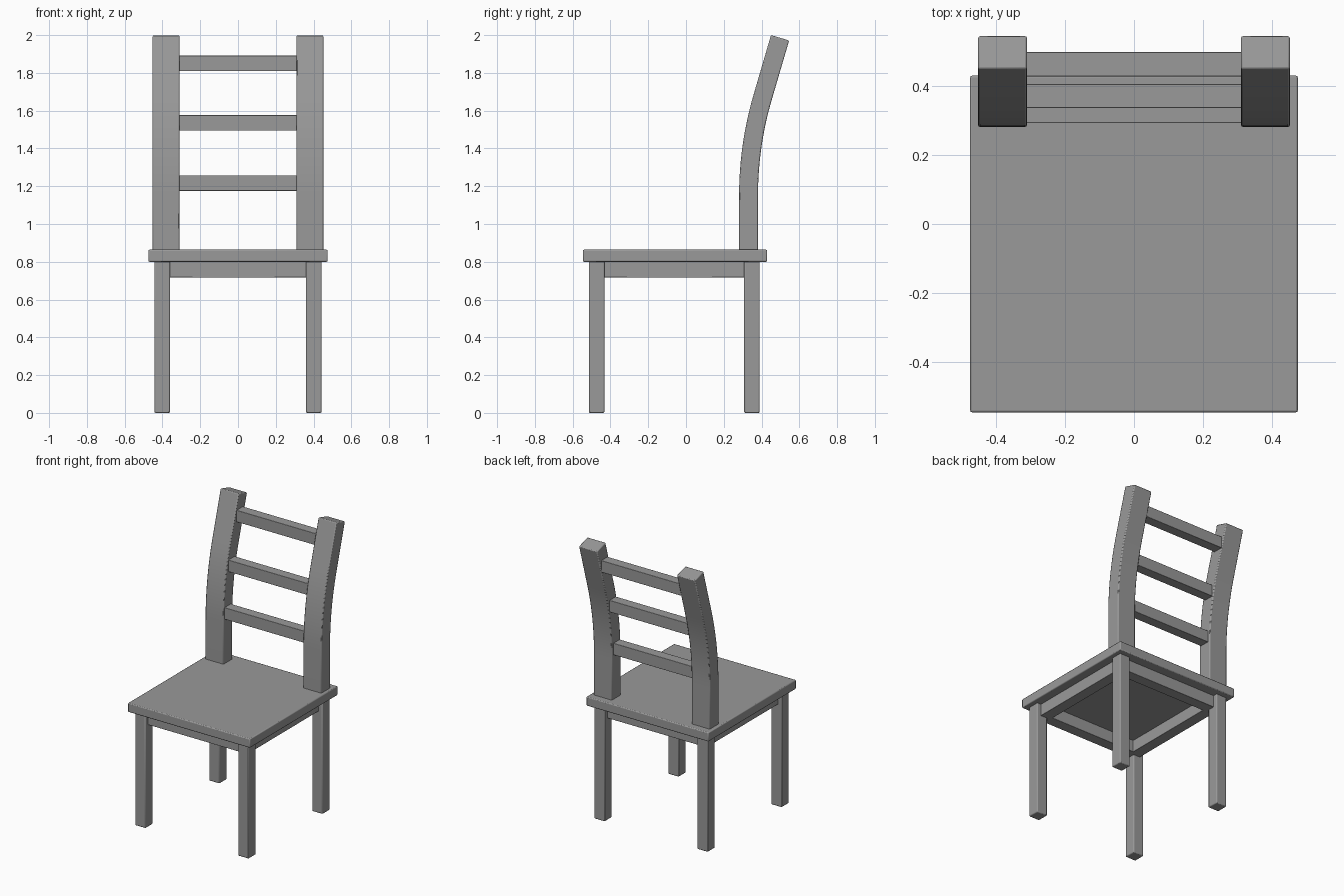
import bpy
import bmesh
from math import sin, cos

cube = bpy.data.objects.get("Cube")
if cube:
    bpy.data.objects.remove(cube, do_unlink=True)

# Dark grey paint
GREY = (0.32, 0.32, 0.32, 1)
paint = bpy.data.materials.new("dark_grey")
paint.use_nodes = True
paint.diffuse_color = GREY
paint.node_tree.nodes["Principled BSDF"].inputs["Base Color"].default_value = GREY


def finish(bm, name, bevel=0.006):
    """Turn a bmesh into a painted object with softened edges."""
    bmesh.ops.recalc_face_normals(bm, faces=bm.faces)
    mesh = bpy.data.meshes.new(name)
    bm.to_mesh(mesh)
    bm.free()
    mesh.materials.append(paint)
    obj = bpy.data.objects.new(name, mesh)
    bpy.context.collection.objects.link(obj)
    mod = obj.modifiers.new("soft_edges", 'BEVEL')
    mod.width = bevel
    mod.segments = 2
    mod.limit_method = 'ANGLE'
    bpy.ops.object.select_all(action='DESELECT')
    obj.select_set(True)
    bpy.context.view_layer.objects.active = obj
    bpy.ops.object.shade_smooth_by_angle()


def box(name, x, y, z, bevel=0.006):
    """Box from its (low, high) range on each axis."""
    bm = bmesh.new()
    bmesh.ops.create_cube(bm, size=1)
    for v in bm.verts:
        v.co = [r[0] if c < 0 else r[1] for c, r in zip(v.co, (x, y, z))]
    finish(bm, name, bevel)


def post(name, x):
    """Back post: straight, then an arc, then a straight leaning end."""
    half, y0, z0, radius, lean, steps = 0.05, 0.331, 1.15, 1.853, 0.285, 12
    path = [(y0, 0.85, 0)]
    for i in range(steps + 1):
        a = lean * i / steps
        path.append((y0 + radius * (1 - cos(a)), z0 + radius * sin(a), a))
    y, z, a = path[-1]
    path.append((y + 0.328 * sin(a), z + 0.328 * cos(a), a))
    front = [(y - half * cos(a), z + half * sin(a)) for y, z, a in path]
    back = [(y + half * cos(a), z - half * sin(a)) for y, z, a in path]
    bm = bmesh.new()
    face = bm.faces.new([bm.verts.new((x[0], *p)) for p in front + back[::-1]])
    side = bmesh.ops.extrude_face_region(bm, geom=[face])
    moved = [g for g in side["geom"] if isinstance(g, bmesh.types.BMVert)]
    bmesh.ops.translate(bm, verts=moved, vec=(x[1] - x[0], 0, 0))
    finish(bm, name)


# Seat
box("seat", (-0.475, 0.475), (-0.546, 0.43), (0.80, 0.864))

# Legs, side aprons and back posts on both sides
for side, s in (("left", 1), ("right", -1)):
    def span(a, b):
        return sorted((s * a, s * b))
    box(f"front_leg_{side}", span(0.36, 0.442), (-0.514, -0.432), (0, 0.81))
    box(f"back_leg_{side}", span(0.36, 0.442), (0.308, 0.39), (0, 0.81))
    box(f"side_apron_{side}", span(0.335, 0.412), (-0.44, 0.315), (0.717, 0.81), 0.002)
    post(f"back_post_{side}", span(0.31, 0.452))

# Front and back aprons
for name, y in (("front_apron", (-0.484, -0.407)), ("back_apron", (0.283, 0.36))):
    box(name, (-0.365, 0.365), y, (0.717, 0.81), 0.002)

# Backrest rails following the posts
for name, y, z in (("lower_rail", 0.328, 1.217),
                   ("middle_rail", 0.371, 1.535),
                   ("upper_rail", 0.463, 1.85)):
    box(name, (-0.32, 0.32), (y - 0.035, y + 0.035), (z - 0.041, z + 0.041), 0.002)
